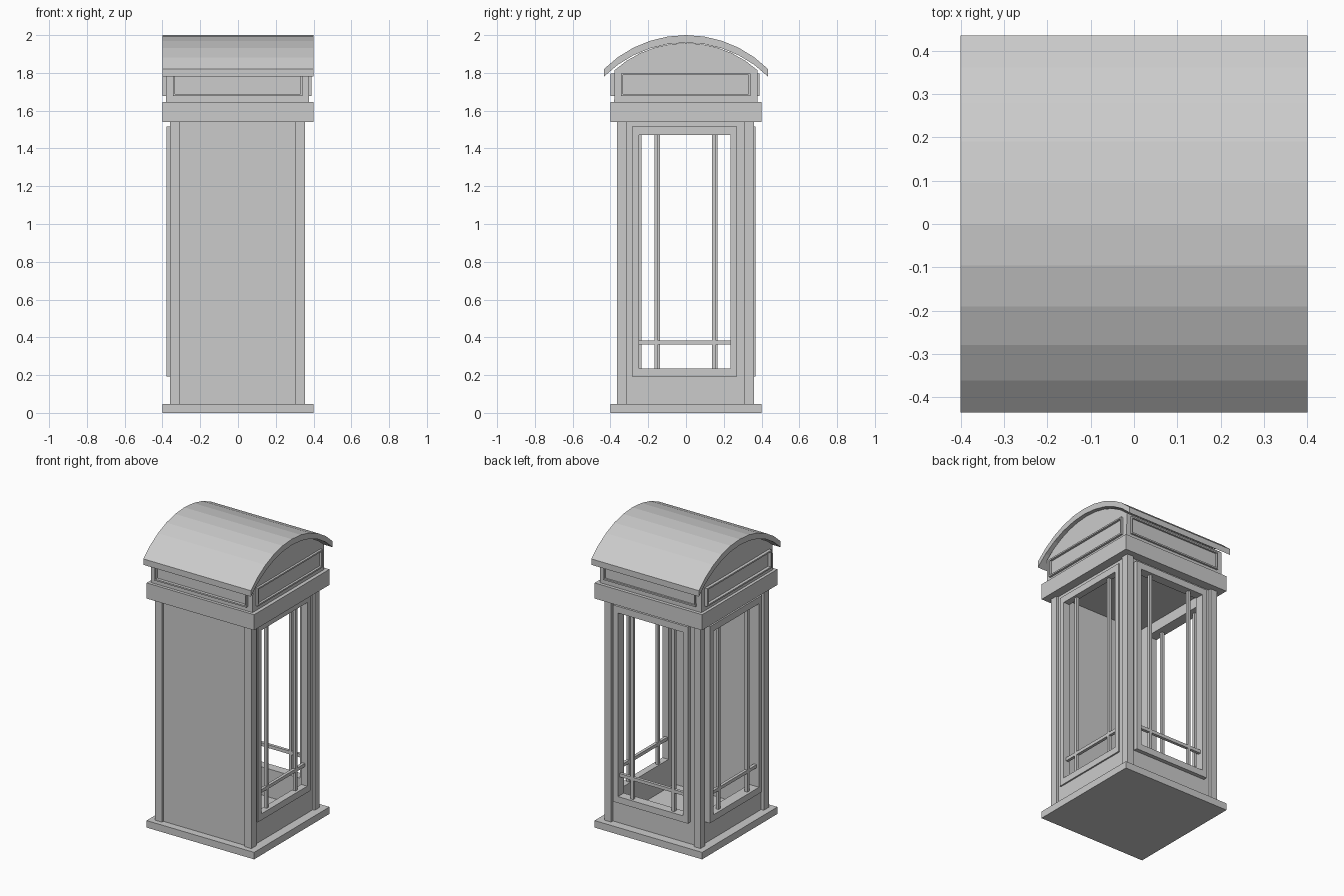
import bpy, bmesh, math
from mathutils import Matrix, Vector

cube = bpy.data.objects.get("Cube")
if cube:
    bpy.data.objects.remove(cube, do_unlink=True)

GREY = (0.6, 0.6, 0.6, 1)
paint = bpy.data.materials.new("light grey paint")
paint.use_nodes = True
paint.diffuse_color = GREY
paint.node_tree.nodes["Principled BSDF"].inputs["Base Color"].default_value = GREY


def finish(name, bm, turn=0):
    """Turn the mesh about the upright axis and make it an object."""
    bm.transform(Matrix.Rotation(math.radians(turn), 4, "Z"))
    bmesh.ops.recalc_face_normals(bm, faces=bm.faces)
    mesh = bpy.data.meshes.new(name)
    bm.to_mesh(mesh)
    bm.free()
    mesh.materials.append(paint)
    obj = bpy.data.objects.new(name, mesh)
    bpy.context.collection.objects.link(obj)
    return obj


def add_box(bm, x, y, z):
    size = Vector((x[1] - x[0], y[1] - y[0], z[1] - z[0]))
    mid = Vector((sum(x), sum(y), sum(z))) / 2
    bmesh.ops.create_cube(bm, size=1, matrix=Matrix.Translation(mid) @ Matrix.Diagonal(size).to_4x4())


def box(name, x, y, z):
    bm = bmesh.new()
    add_box(bm, x, y, z)
    return finish(name, bm)


def extrude_x(name, points, x0, x1):
    """Extrude a side profile of (y, z) points across the width."""
    bm = bmesh.new()
    face = bm.faces.new([bm.verts.new((x0, y, z)) for y, z in points])
    moved = bmesh.ops.extrude_face_region(bm, geom=[face])["geom"]
    verts = [v for v in moved if isinstance(v, bmesh.types.BMVert)]
    bmesh.ops.translate(bm, verts=verts, vec=(x1 - x0, 0, 0))
    return finish(name, bm)


def frame(name, outer, inner, depth, turn):
    """Rectangular ring facing +x before turning; bounds are y0, y1, z0, z1."""
    bm = bmesh.new()
    rings = []
    for x in depth:
        for y0, y1, z0, z1 in (outer, inner):
            corners = ((y0, z0), (y1, z0), (y1, z1), (y0, z1))
            rings.append([bm.verts.new((x, y, z)) for y, z in corners])
    for a, b in ((0, 1), (1, 3), (3, 2), (2, 0)):
        for i in range(4):
            j = (i + 1) % 4
            bm.faces.new((rings[a][i], rings[a][j], rings[b][j], rings[b][i]))
    return finish(name, bm, turn)


# Base slab, lintel band and corner posts
box("base_slab", (-0.4, 0.4), (-0.4, 0.4), (0, 0.047))
box("lintel_band", (-0.4, 0.4), (-0.4, 0.4), (1.54, 1.645))
for side, x in (("right", (-0.36, -0.31)), ("left", (0.305, 0.355))):
    for end, y in (("front", (-0.365, -0.312)), ("back", (0.31, 0.36))):
        box(f"{end}_{side}_post", x, y, (0.047, 1.54))

# Solid front panel
box("front_panel", (-0.31, 0.305), (-0.35, -0.31), (0.047, 1.54))

# Three glazed sides: wall, raised frame and glazing bars
opening = (-0.249, 0.236, 0.236, 1.47)
rim = (-0.286, 0.27, 0.193, 1.515)
for side, turn, reach in (("left", 0, 0.35), ("back", 90, 0.367), ("right", 180, 0.378)):
    frame(f"{side}_wall", (-0.312, 0.312, 0.047, 1.54), opening, (0.305, 0.34), turn)
    frame(f"{side}_window_frame", rim, opening, (0.32, reach), turn)
    bm = bmesh.new()
    depth = (reach - 0.038, reach - 0.018)
    for y in (-0.158, 0.148):
        add_box(bm, depth, (y - 0.01, y + 0.01), opening[2:])
    add_box(bm, depth, opening[:2], (0.362, 0.384))
    finish(f"{side}_glazing_bars", bm, turn)

# Arched roof: curved sheet with upright cut eaves
RADIUS, STEPS, THICK = 0.615, 10, 0.04
angles = [math.radians(-45 + 90 * i / STEPS) for i in range(STEPS + 1)]
arc = [(RADIUS * math.sin(a), 2 - RADIUS + RADIUS * math.cos(a)) for a in angles]
extrude_x("arched_roof", arc + [(y, z - THICK) for y, z in reversed(arc)], -0.4, 0.4)

# Head block with curved gables under the roof
gable = [(y * 0.87, 1.958 - (1.96 - (z - THICK)) * 0.8) for y, z in arc]
extrude_x("head_block", [(-0.38, 1.645)] + gable + [(0.378, 1.645)], -0.38, 0.375)

# Thin sign surrounds on all four sides
for side, turn, reach in (("left", 0, 0.39), ("back", 90, 0.39), ("right", 180, 0.4), ("front", 270, 0.4)):
    frame(f"{side}_sign_surround", (-0.344, 0.341, 1.677, 1.798), (-0.334, 0.331, 1.687, 1.788),
          (0.37, reach), turn)
